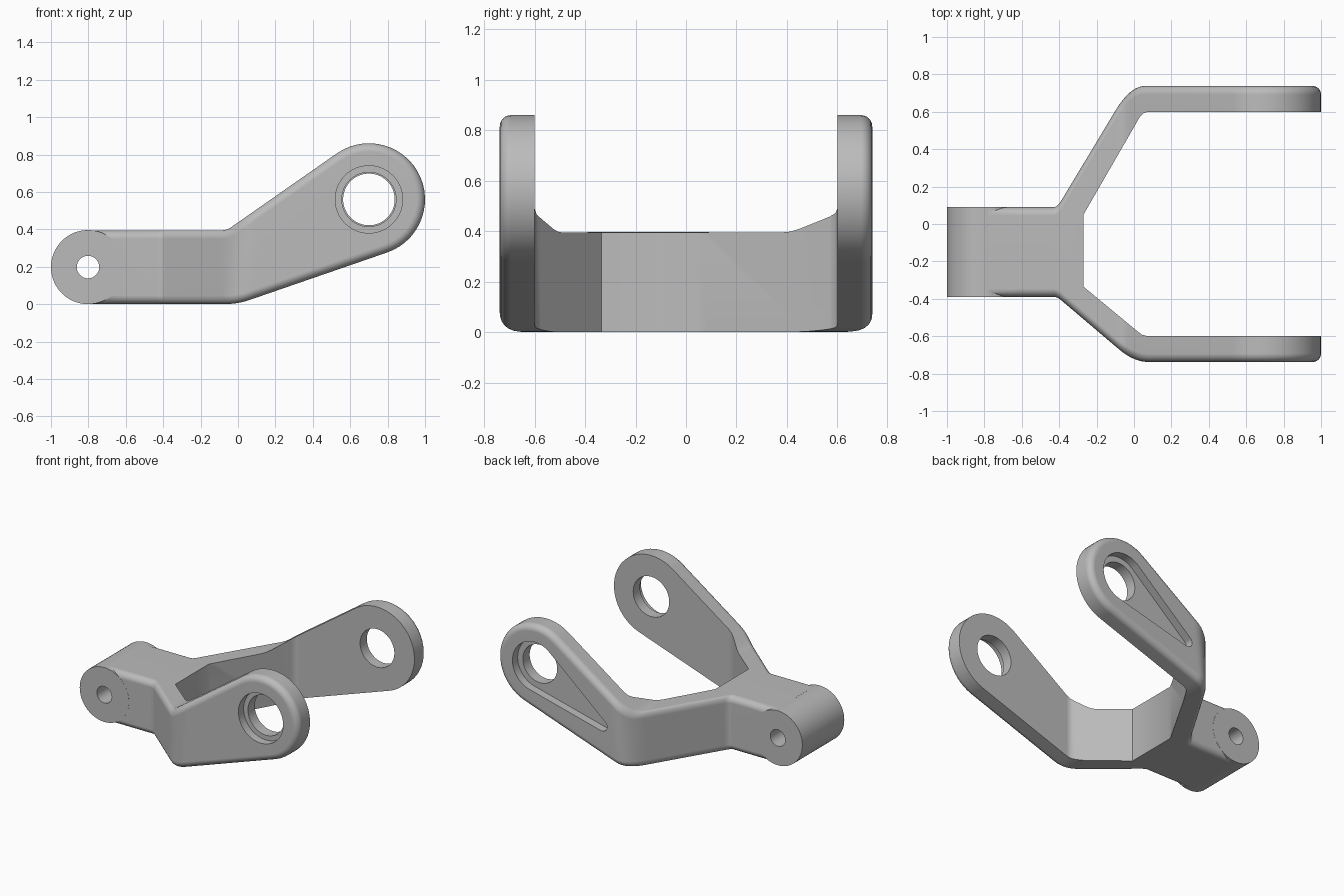
import bpy, bmesh, math
from mathutils import Vector

if "Cube" in bpy.data.objects:
    bpy.data.objects.remove(bpy.data.objects["Cube"])

grey = bpy.data.materials.new("plain_grey")
grey.use_nodes = True
grey.diffuse_color = (0.5, 0.5, 0.5, 1)
grey.node_tree.nodes["Principled BSDF"].inputs["Base Color"].default_value = (0.5, 0.5, 0.5, 1)

HUB = Vector((-0.802, 0.198))      # pivot in x, z
EYE = Vector((0.7, 0.56))          # arm bore in x, z
EYE_R, WIDE, FILLET, START = 0.3, 0.738, 0.045, -0.78


def make(name, bm):
    bmesh.ops.recalc_face_normals(bm, faces=bm.faces)
    mesh = bpy.data.meshes.new(name)
    bm.to_mesh(mesh)
    bm.free()
    mesh.materials.append(grey)
    obj = bpy.data.objects.new(name, mesh)
    bpy.context.collection.objects.link(obj)
    return obj


def prism(name, points, axis, low, high):
    """Extrude a 2D outline along y (points are x, z) or z (points are x, y)."""
    bm = bmesh.new()
    place = (lambda p, h: (p[0], h, p[1])) if axis == "y" else (lambda p, h: (p[0], p[1], h))
    face = bm.faces.new([bm.verts.new(place(p, low)) for p in points])
    ext = bmesh.ops.extrude_face_region(bm, geom=[face])
    step = Vector(place((0, 0), high - low))
    bmesh.ops.translate(bm, vec=step, verts=[v for v in ext["geom"] if isinstance(v, bmesh.types.BMVert)])
    return make(name, bm)


def arc(center, r, a, b, steps):
    return [center + r * Vector((math.cos(t), math.sin(t)))
            for t in (a + (b - a) * i / steps for i in range(steps + 1))]


def circle(center, r):
    return arc(center, r, 0, math.tau, 64)[:-1]


def combine(body, tool, operation):
    mod = body.modifiers.new("combine", "BOOLEAN")
    mod.object, mod.operation, mod.solver = tool, operation, "EXACT"
    graph = bpy.context.evaluated_depsgraph_get()
    mesh = bpy.data.meshes.new_from_object(body.evaluated_get(graph))
    body.modifiers.clear()
    body.data = mesh
    bpy.data.objects.remove(tool)


def bend(x, corner, half):
    """Zero before the corner, slope one after it, rounded between."""
    if abs(x - corner) < half:
        return (x - corner + half) ** 2 / (4 * half)
    return max(0, x - corner)


def outer_wall(x, side):
    near, corner = (0.39, 0.0) if side < 0 else (0.09, -0.02)
    rise = (bend(x, -0.41, 0.02) - bend(x, corner, 0.08)) / (corner + 0.41)
    return side * (near + (WIDE - near) * rise)


def tangent(corner, side):
    """Direction of the line from a corner that just touches the arm eye."""
    d = EYE - Vector(corner)
    return math.atan2(d.y, d.x) + side * math.asin(EYE_R / d.length)


# Side profile: top edge, round the eye, back along the bottom edge
up, down = tangent((-0.06, 0.395), 1), tangent((0, 0.001), -1)
columns = [START, -0.6, -0.43, -0.42, -0.41, -0.4, -0.39, -0.25] + [-0.1 + 0.02 * i for i in range(11)]
top = [Vector((x, 0.395 + math.tan(up) * bend(x, -0.06, 0.02))) for x in columns]
bottom = [Vector((x, 0.001 + math.tan(down) * bend(x, 0, 0.06))) for x in columns]
profile = top + arc(EYE, EYE_R, up + math.pi / 2, down - math.pi / 2, 27) + bottom[::-1]
count = len(profile)


def inset(points, d):
    result = []
    for i, p in enumerate(points):
        a = (p - points[i - 1]).normalized() if i else (points[1] - p).normalized()
        b = (points[i + 1] - p).normalized() if i < count - 1 else a
        na, nb = Vector((a.y, -a.x)), Vector((b.y, -b.x))
        result.append(p + (na + nb) * d / (1 + na.dot(nb)))
    return result


# Body: rings of the profile follow the outer walls, rounded at the rims
bm = bmesh.new()
rings = []
angles = [math.pi / 2 * i / 6 for i in range(7)]
for side, order in ((-1, angles[::-1]), (1, angles)):
    for t in order:
        ring = inset(profile, FILLET * (1 - math.cos(t)))
        depth = FILLET * (1 - math.sin(t))
        rings.append([bm.verts.new((p.x, outer_wall(p.x, side) - side * depth, p.y)) for p in ring])
for r, s in zip(rings, rings[1:]):
    for i in range(count - 1):
        bm.faces.new((r[i], r[i + 1], s[i + 1], s[i]))
for r in (rings[0], rings[-1]):
    for i in range(count // 2 - 1):
        bm.faces.new((r[i], r[i + 1], r[count - 2 - i], r[count - 1 - i]))
bm.faces.new([r[0] for r in rings] + [r[-1] for r in reversed(rings)])
body = make("fork_arm", bm)

# Open space between the arms
gap = [(-0.27, -0.335), (0.02, -0.575), (0.045, -0.593), (0.075, -0.6), (2, -0.6),
       (2, 0.6), (0.075, 0.6), (0.05, 0.592), (0.03, 0.57), (-0.27, 0.05)]
combine(body, prism("gap_cutter", gap, "z", -1, 2), "DIFFERENCE")

# Pivot barrel and its pin hole
combine(body, prism("barrel", circle(HUB, 0.198), "y", -0.391, 0.091), "UNION")
combine(body, prism("pin_cutter", circle(HUB, 0.06), "y", -1, 1), "DIFFERENCE")

# Front arm: stepped bore
combine(body, prism("front_bore", circle(EYE, 0.145), "y", -1, -0.3), "DIFFERENCE")
combine(body, prism("front_step", circle(EYE, 0.18), "y", -1, 0.06 - WIDE), "DIFFERENCE")

# Back arm: bore with a tapering pocket on the outside
combine(body, prism("back_bore", circle(EYE, 0.138), "y", 0.3, 1), "DIFFERENCE")
lean = math.radians(207.5)
reach, big, small = 0.61, 0.18, 0.04
tip = EYE + reach * Vector((math.cos(lean), math.sin(lean)))
spread = math.acos((big - small) / reach)
pocket = (arc(EYE, big, lean + spread, lean - spread + math.tau, 40)
          + arc(tip, small, lean - spread, lean + spread, 16))
combine(body, prism("pocket_cutter", pocket, "y", WIDE - 0.06, 1), "DIFFERENCE")

# Smooth shading with crisp edges
bpy.ops.object.select_all(action="DESELECT")
body.select_set(True)
bpy.context.view_layer.objects.active = body
bpy.ops.object.shade_smooth_by_angle(angle=math.radians(30))
normals = body.modifiers.new("even_normals", "WEIGHTED_NORMAL")
normals.keep_sharp = True
